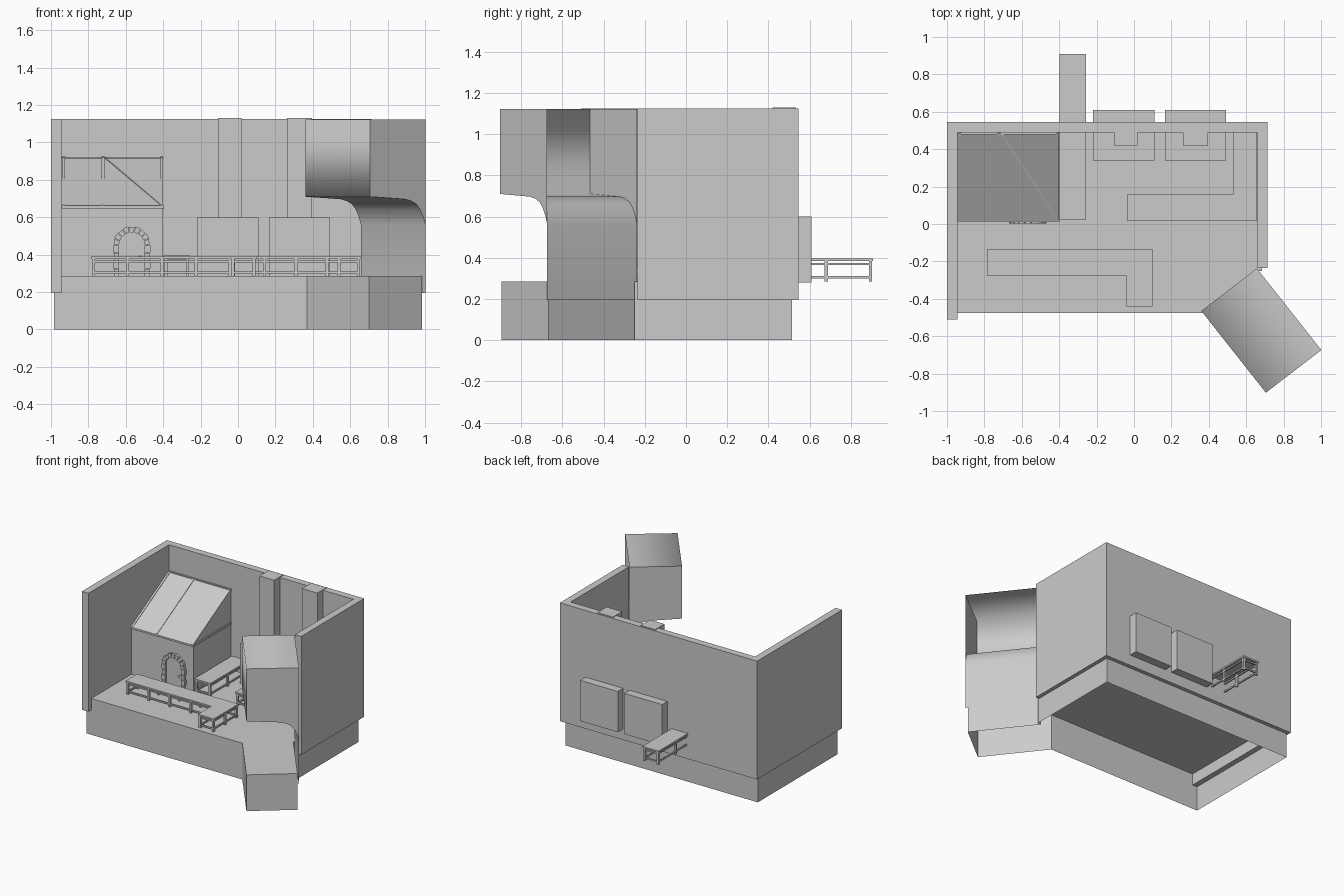
import bpy, bmesh, math
from mathutils import Vector

if "Cube" in bpy.data.objects:
    bpy.data.objects.remove(bpy.data.objects["Cube"])


def mesh_obj(name, verts, faces):
    me = bpy.data.meshes.new(name)
    me.from_pydata([tuple(v) for v in verts], [], faces)
    bm = bmesh.new()
    bm.from_mesh(me)
    bmesh.ops.recalc_face_normals(bm, faces=bm.faces)
    bm.to_mesh(me)
    bm.free()
    ob = bpy.data.objects.new(name, me)
    bpy.context.collection.objects.link(ob)
    return ob


def prism(name, low, high, bottom=True):
    """Closed shape between two matching point loops."""
    n = len(low)
    faces = [(i, (i + 1) % n, (i + 1) % n + n, i + n) for i in range(n)]
    faces.append(tuple(range(n, 2 * n)))
    if bottom:
        faces.append(tuple(range(n)))
    return mesh_obj(name, low + high, faces)


def extrude_z(name, pts, z0, z1, bottom=True):
    return prism(name, [(x, y, z0) for x, y in pts], [(x, y, z1) for x, y in pts], bottom)


def box(name, x0, x1, y0, y1, z0, z1):
    return extrude_z(name, [(x0, y0), (x1, y0), (x1, y1), (x0, y1)], z0, z1)


def beam(name, p, q, w=0.014):
    """Square timber from p to q."""
    p, q = Vector(p), Vector(q)
    d = (q - p).normalized()
    s = d.cross(Vector((0, 0, 1)))
    s = s.normalized() if s.length > 0.01 else Vector((1, 0, 0))
    t = d.cross(s)
    ring = [(s * a + t * b) * w / 2 for a, b in ((-1, -1), (1, -1), (1, 1), (-1, 1))]
    return prism(name, [p + r for r in ring], [q + r for r in ring])


FLOOR = 0.285

# Plinth, open underneath, with the floor as its top
extrude_z("plinth_and_floor", [(-.985, -.475), (.37, -.475), (.70, -.895), (.985, -.668),
          (.655, -.25), (.685, -.25), (.685, .515), (-.985, .515)], 0, FLOOR, bottom=False)

# Three room walls hanging over the plinth
extrude_z("room_walls", [(-1, -.51), (-.943, -.51), (-.943, .49), (.66, .49), (.66, -.235),
          (.715, -.235), (.715, .545), (-1, .545)], .195, 1.125)

# Angled entrance: a folded sheet with curved side wall and header
inner_left, across, along = Vector((.36, -.465, 0)), Vector((.297, .228, 0)), Vector((.345, -.437, 0))
vault = [(1, .195), (1, .56), (.965, .60), (.91, .64), (.84, .67), (.74, .688), (.62, .697), (0, .71)]
sheet = vault + [(0, 1.122), (1, 1.122)]


def entrance_point(u, z, t):
    return inner_left + across * u + along * t + Vector((0, 0, z))


n = len(sheet)
entrance = mesh_obj("entrance_vault",
                    [entrance_point(u, z, t) for t in (0, 1) for u, z in sheet],
                    [(i, i + 1, i + 1 + n, i + n) for i in range(n - 1)])
entrance.data.polygons.foreach_set("use_smooth", [True] * len(entrance.data.polygons))
for t, label in ((0, "inner"), (1, "outer")):
    mesh_obj("entrance_end_" + label, [entrance_point(u, z, t) for u, z in sheet[1:]],
             [tuple(range(n - 1))])

# Two hearths with chimneys, passing through the back wall
for i, (x0, x1, c0, c1) in enumerate(((-.22, .11, -.107, .02), (.165, .493, .262, .396))):
    box(f"hearth_{i}", x0, x1, .34, .61, .28, .60)
    box(f"chimney_{i}", c0, c1, .42, .535, .60, 1.13)


# Benches: top slab, legs, rails below
def legs_and_rails(name, x0, x1, y0, y1, nx, ny, top=.39):
    m, r = .012, .016
    xs = [x0 + m + (x1 - x0 - 2 * m) * i / (nx - 1) for i in range(nx)]
    ys = [y0 + m + (y1 - y0 - 2 * m) * i / (ny - 1) for i in range(ny)]
    for i, x in enumerate(xs):
        for j, y in enumerate(ys):
            beam(f"{name}_leg_{i}_{j}", (x, y, FLOOR), (x, y, top - .01), r)
    for z in (.305, top - .026):
        for k, y in enumerate((ys[0], ys[-1])):
            beam(f"{name}_rail_x_{k}", (xs[0], y, z), (xs[-1], y, z), .011)
        for k, x in enumerate((xs[0], xs[-1])):
            beam(f"{name}_rail_y_{k}", (x, ys[0], z), (x, ys[-1], z), .011)


def bench_top(name, pts, top=.39):
    extrude_z(name, pts, top - .012, top)


bench_top("front_bench_top", [(-.785, -.275), (-.04, -.275), (-.04, -.44), (.098, -.44),
                              (.098, -.133), (-.785, -.133)])
legs_and_rails("front_bench", -.785, -.03, -.275, -.133, 5, 2)
legs_and_rails("front_bench_return", -.04, .098, -.44, -.133, 2, 3)

bench_top("right_bench_top", [(-.037, .018), (.658, .018), (.658, .49), (.528, .49),
                              (.528, .157), (-.037, .157)])
legs_and_rails("right_bench", -.037, .655, .018, .157, 5, 2)
legs_and_rails("right_bench_return", .528, .655, .02, .48, 2, 3)

bench_top("back_bench_top", [(-.398, .025), (-.257, .025), (-.257, .908), (-.398, .908)], .396)
legs_and_rails("back_bench", -.398, -.257, .025, .908, 2, 5, .396)

# Lean-to house in the corner: body, roof slab
side = [(.025, FLOOR), (.025, .655), (.49, .91), (.49, FLOOR)]
prism("house_body", [(-.943, y, z) for y, z in side], [(-.405, y, z) for y, z in side])
slab = [(.012, .652), (.49, .914), (.49, .922), (.012, .66)]
prism("house_roof", [(-.943, y, z) for y, z in slab], [(-.4, y, z) for y, z in slab])

# Timber frame on the roof and side
eave, ridge = (.02, .66), (.488, .918)
for i, x in enumerate((-.932, -.722, -.408)):
    beam(f"rafter_{i}", (x, *eave), (x, *ridge))
beam("roof_brace", (-.71, .488, .915), (-.408, .025, .66))
beam("eave_beam", (-.94, .018, .655), (-.395, .018, .655))
beam("ridge_beam", (-.94, .485, .916), (-.4, .485, .916))
beam("side_beam", (-.404, .02, .655), (-.404, .488, .655))

# Arched door with stone surround and knob
cx, cz, R = -.568, .452, .068
arc = [(cx + R * math.cos(math.pi * i / 10), cz + R * math.sin(math.pi * i / 10)) for i in range(11)]
door = [(cx + R, FLOOR)] + arc + [(cx - R, FLOOR)]
prism("door", [(x, .026, z) for x, z in door], [(x, .018, z) for x, z in door])


def stone(name, quad, depth):
    prism(name, [(x, .026, z) for x, z in quad], [(x, depth, z) for x, z in quad])


for i in range(9):
    a0, a1 = math.pi * (i + .06) / 9, math.pi * (i + .94) / 9
    ro = .096 + .004 * (i % 2)
    stone(f"arch_stone_{i}", [(cx + r * math.cos(a), cz + r * math.sin(a))
          for r, a in ((R, a0), (ro, a0), (ro, a1), (R, a1))], .004)
for sgn in (-1, 1):
    for j in range(4):
        z0, wide = FLOOR + j * .042, .096 + .005 * (j % 2)
        stone(f"jamb_stone_{sgn}_{j}", [(cx + sgn * R, z0), (cx + sgn * wide, z0),
              (cx + sgn * wide, z0 + .039), (cx + sgn * R, z0 + .039)], .004)
bpy.ops.mesh.primitive_uv_sphere_add(segments=12, ring_count=8, radius=.009,
                                     location=(cx + .045, .012, .385))
bpy.context.object.name = "door_knob"
bpy.ops.object.shade_smooth()
